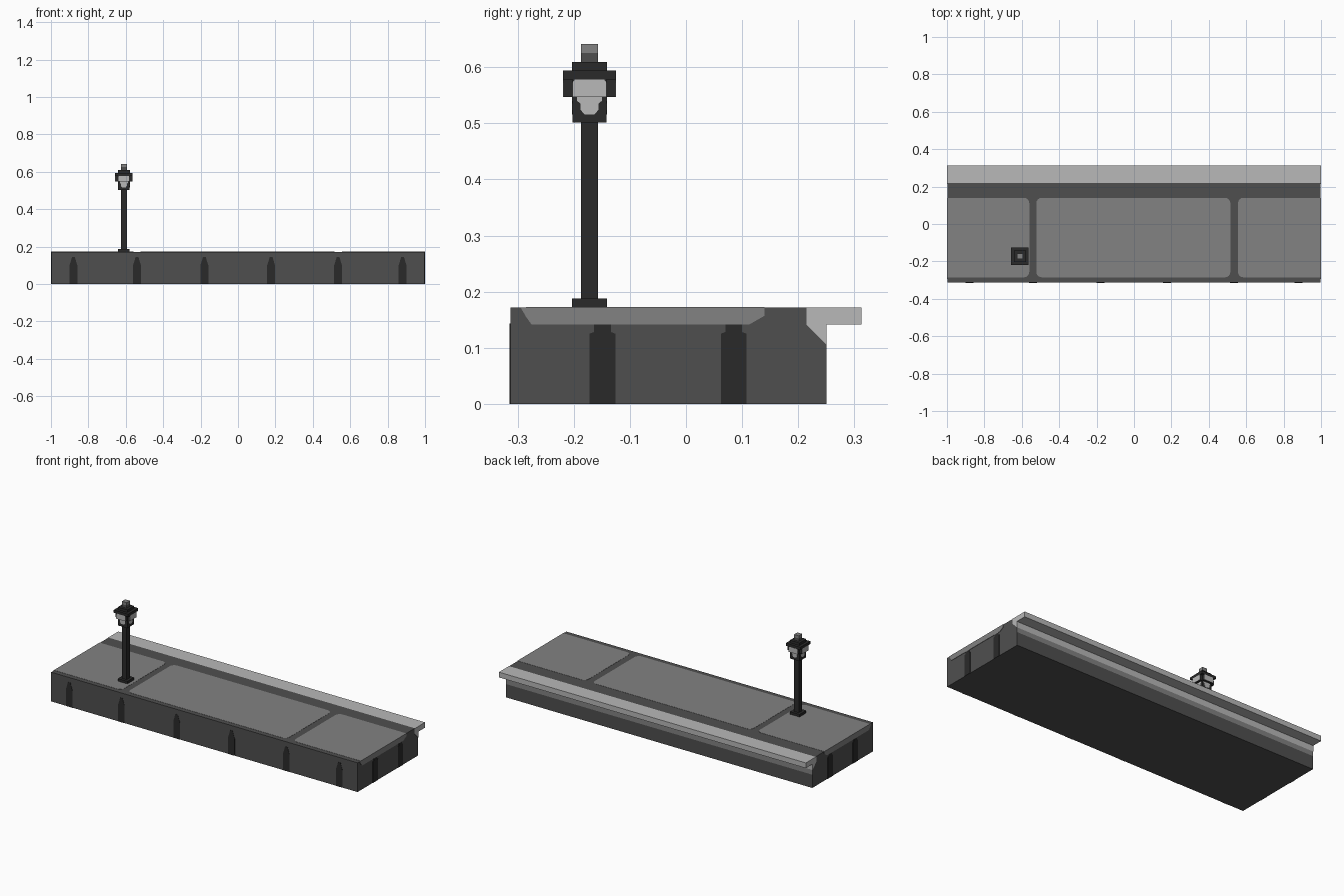
import bpy, bmesh, math
from mathutils import Vector

cube = bpy.data.objects.get("Cube")
if cube:
    bpy.data.objects.remove(cube, do_unlink=True)


def material(name, v):
    m = bpy.data.materials.new(name)
    m.use_nodes = True
    col = (v, v, v, 1)
    m.diffuse_color = col
    bsdf = m.node_tree.nodes["Principled BSDF"]
    bsdf.inputs["Base Color"].default_value = col
    bsdf.inputs["Roughness"].default_value = 0.9
    return m


CONCRETE = material("dark concrete grey", 0.078)
PAVING = material("paving mid grey", 0.223)
EDGE = material("pale edge grey", 0.479)
IRON = material("iron black", 0.023)


def prism(name, pts, origin, u, v, depth, mats):
    """Extrude the outline pts, drawn in axes u and v at origin, along u x v."""
    u, v = Vector(u), Vector(v)
    bm = bmesh.new()
    f = bm.faces.new([bm.verts.new(Vector(origin) + u * a + v * b) for a, b in pts])
    ext = bmesh.ops.extrude_face_region(bm, geom=[f], use_keep_orig=True)
    moved = [g for g in ext["geom"] if isinstance(g, bmesh.types.BMVert)]
    bmesh.ops.translate(bm, verts=moved, vec=u.cross(v) * depth)
    bmesh.ops.recalc_face_normals(bm, faces=bm.faces)
    me = bpy.data.meshes.new(name)
    bm.to_mesh(me)
    bm.free()
    for m in mats:
        me.materials.append(m)
    ob = bpy.data.objects.new(name, me)
    bpy.context.collection.objects.link(ob)
    return ob


def rect(w, h):
    return [(-w / 2, -h / 2), (w / 2, -h / 2), (w / 2, h / 2), (-w / 2, h / 2)]


X, Y, Z = (1, 0, 0), (0, 1, 0), (0, 0, 1)
TOP, HALF, PLATE = 0.172, 0.998, 0.002

# Platform: cross-section with an overhanging ledge along the back
section = [(-0.313, 0), (0.25, 0), (0.25, 0.078), (0.25, 0.106), (0.25, 0.141),
           (0.313, 0.141), (0.313, TOP), (0.22, TOP), (-0.313, TOP)]
platform = prism("platform", section, (-HALF, 0, 0), Y, Z, 2 * HALF,
                 [CONCRETE, PAVING, EDGE])
for p in platform.data.polygons:
    c, n = p.center, p.normal
    if abs(n.x) > 0.5:
        continue
    if c.y > 0.24 and c.z > 0.106:
        p.material_index = 2
    elif n.y > 0.5 and c.z > 0.078:
        p.material_index = 1


# Paving panels with rounded inner corners
def panel(x0, x1, y0, y1, r_left, r_right):
    pts = []
    for cx, cy, r, start in ((x0, y0, r_left, 180), (x1, y0, r_right, 270),
                             (x1, y1, r_right, 0), (x0, y1, r_left, 90)):
        sx, sy = (1 if cx == x0 else -1), (1 if cy == y0 else -1)
        if r == 0:
            pts.append((cx, cy))
            continue
        for i in range(5):
            a = math.radians(start + i * 22.5)
            pts.append((cx + sx * r + r * math.cos(a), cy + sy * r + r * math.sin(a)))
    return pts


R = 0.028
for name, x0, x1, rl, rr in (("paving_right", -1, -0.56, 0, R),
                             ("paving_middle", -0.522, 0.515, R, R),
                             ("paving_left", 0.556, 1, R, 0)):
    prism(name, panel(x0, x1, -0.285, 0.14, rl, rr), (0, 0, TOP), X, Y, 0.001, [PAVING])

# Niches along the front
niche = [(-0.021, 0), (0.021, 0), (0.021, 0.1), (0.013, 0.125), (0.008, 0.143),
         (-0.008, 0.143), (-0.013, 0.125), (-0.021, 0.1)]
for i, x in enumerate((-0.88, -0.54, -0.18, 0.177, 0.535, 0.88)):
    prism(f"front_niche_{i + 1}", niche, (x, -0.313, 0), X, Z, 0.0015, [IRON])

# Painted ends: paving band, pale ledge end and two niches on each
end_niche = [(-0.023, 0), (0.023, 0), (0.023, 0.125), (0.015, 0.128), (0.015, 0.141),
             (-0.015, 0.141), (-0.015, 0.128), (-0.023, 0.125)]
band = [(-0.275, 0.141), (0.112, 0.141), (0.14, 0.157), (0.14, TOP), (-0.295, TOP),
        (-0.285, 0.155)]
ledge_end = [(0.215, 0.141), (0.25, 0.106), (0.25, 0.141), (0.313, 0.141),
             (0.313, TOP), (0.215, TOP)]
for side, s in (("left", 1), ("right", -1)):
    ox = s * HALF
    prism(f"{side}_paving_band", band, (ox, 0, 0), Y, Z, s * PLATE, [PAVING])
    prism(f"{side}_ledge_end", ledge_end, (ox, 0, 0), Y, Z, s * PLATE, [EDGE])
    for i, y in enumerate((-0.149, 0.085)):
        prism(f"{side}_end_niche_{i + 1}", end_niche, (ox, y, 0), Y, Z, s * PLATE, [IRON])

# Lamp post: stacked square blocks
LX, LY = -0.61, -0.172
for name, w, z0, z1, m in (("lamp_plinth", 0.062, TOP, 0.188, IRON),
                           ("lamp_post", 0.031, 0.188, 0.501, IRON),
                           ("lantern_lower", 0.061, 0.501, 0.547, IRON),
                           ("lantern_roof", 0.094, 0.578, 0.594, IRON),
                           ("lantern_cap", 0.0625, 0.594, 0.609, IRON),
                           ("finial_lower", 0.031, 0.609, 0.625, CONCRETE),
                           ("finial_upper", 0.031, 0.625, 0.641, PAVING)):
    prism(name, rect(w, w), (LX, LY, z0), X, Y, z1 - z0, [m])

# Lantern body: cross-shaped block
a, b = 0.0305, 0.0462
cross = [(-a, -b), (a, -b), (a, -a), (b, -a), (b, a), (a, a),
         (a, b), (-a, b), (-a, a), (-b, a), (-b, -a), (-a, -a)]
prism("lantern_body", cross, (LX, LY, 0.547), X, Y, 0.031, [IRON])

# Glass panes on the four sides, the lower ones stepping inwards
pane_low = [(-0.009, 0.516), (0.009, 0.516), (0.016, 0.524), (0.016, 0.535),
            (0.022, 0.54), (0.022, 0.547), (-0.022, 0.547), (-0.022, 0.54),
            (-0.016, 0.535), (-0.016, 0.524)]
pane_high = [(-0.0305, 0.547), (0.0305, 0.547), (0.0305, 0.572), (0.026, 0.578),
             (-0.026, 0.578), (-0.0305, 0.572)]
for side, n in (("front", (0, -1, 0)), ("back", (0, 1, 0)),
                ("left", (1, 0, 0)), ("right", (-1, 0, 0))):
    n = Vector(n)
    u = Vector(Z).cross(n)
    base = Vector((LX, LY, 0))
    prism(f"{side}_pane_lower", pane_low, base + n * 0.0305, u, Z, 0.001, [EDGE])
    prism(f"{side}_pane_upper", pane_high, base + n * b, u, Z, 0.001, [EDGE])
